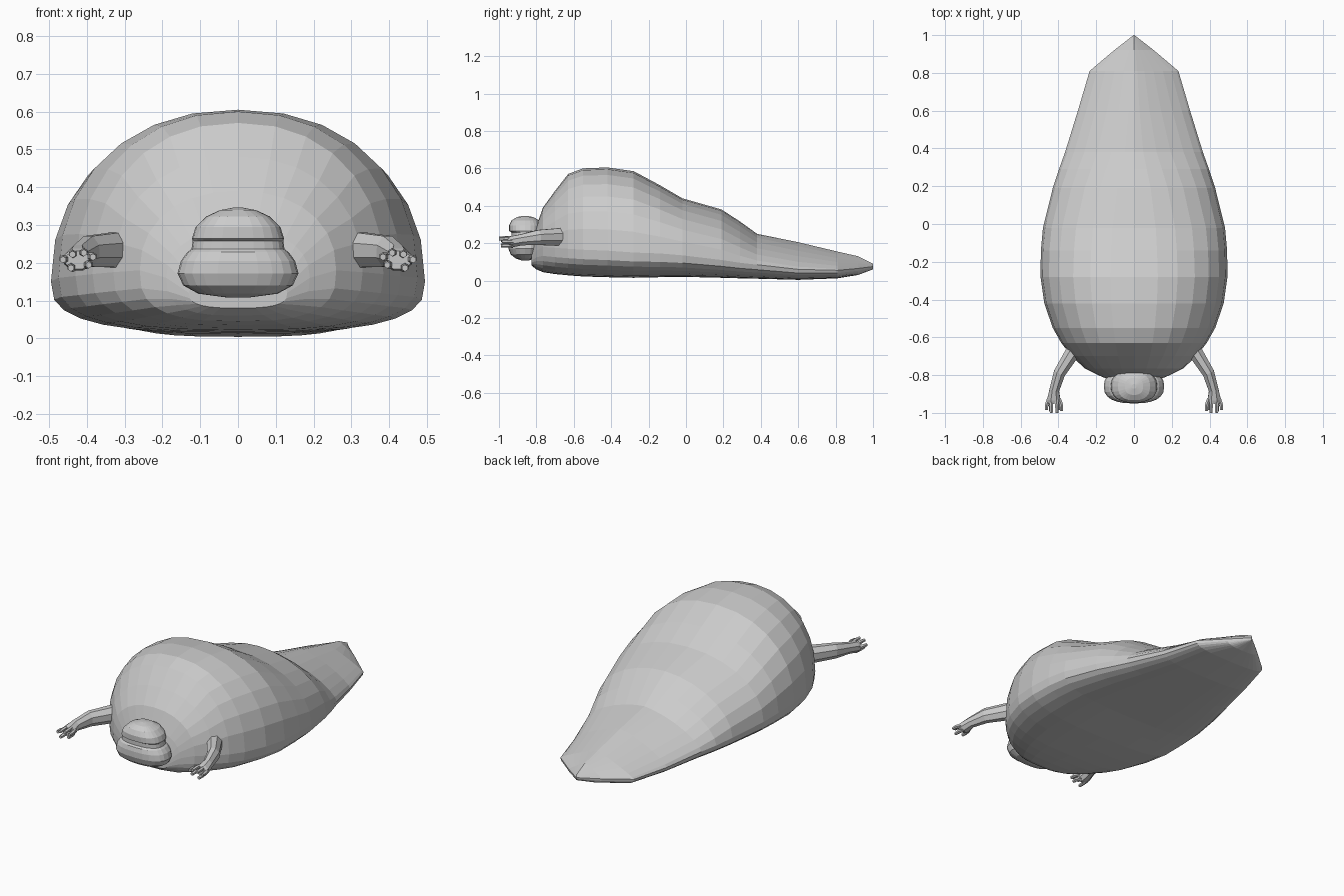
import bpy, bmesh
from math import sin, cos, pi
from mathutils import Vector


def power(v, e):
    return (1 if v >= 0 else -1) * abs(v) ** e


def loft(bm, rings):
    """Skin a list of equal-length rings and cap both ends."""
    rows = [[bm.verts.new(p) for p in r] for r in rings]
    n = len(rows[0])
    for a, b in zip(rows, rows[1:]):
        for i in range(n):
            j = (i + 1) % n
            bm.faces.new((a[i], a[j], b[j], b[i]))
    bm.faces.new(rows[0])
    bm.faces.new(rows[-1])


def finish(bm, name, mirror=False):
    bmesh.ops.remove_doubles(bm, verts=bm.verts, dist=0.0005)
    bmesh.ops.recalc_face_normals(bm, faces=bm.faces)
    me = bpy.data.meshes.new(name)
    bm.to_mesh(me)
    bm.free()
    ob = bpy.data.objects.new(name, me)
    bpy.context.collection.objects.link(ob)
    if mirror:
        ob.modifiers.new("mirror", 'MIRROR').use_axis[0] = True
    return ob


def tube(bm, path, sides):
    """Path entries: centre, half width, half height; rings face along the path."""
    rings = []
    for k, (c, w, h) in enumerate(path):
        a = Vector(path[max(k - 1, 0)][0])
        b = Vector(path[min(k + 1, len(path) - 1)][0])
        side = (b - a).cross(Vector((0, 0, 1))).normalized()
        up = side.cross(b - a).normalized()
        rings.append([Vector(c) + side * w * cos(t) + up * h * sin(t)
                      for t in (2 * pi * (i + 0.5) / sides for i in range(sides))])
    loft(bm, rings)


# Body: y, half width, bottom z, widest z, top z, upper roundness
sections = [
    (-0.825, 0.13, 0.08, 0.12, 0.18, 2.2),
    (-0.80, 0.19, 0.06, 0.16, 0.29, 2.2),
    (-0.765, 0.26, 0.045, 0.18, 0.39, 2.2),
    (-0.70, 0.33, 0.035, 0.175, 0.48, 2.2),
    (-0.63, 0.385, 0.028, 0.17, 0.57, 2.2),
    (-0.55, 0.43, 0.022, 0.165, 0.60, 2.2),
    (-0.42, 0.475, 0.018, 0.16, 0.605, 2.2),
    (-0.28, 0.495, 0.015, 0.15, 0.585, 2.2),
    (-0.14, 0.493, 0.018, 0.145, 0.51, 2.15),
    (-0.02, 0.482, 0.02, 0.135, 0.44, 2.1),
    (0.19, 0.43, 0.015, 0.11, 0.38, 1.9),
    (0.29, 0.397, 0.012, 0.095, 0.315, 1.7),
    (0.38, 0.365, 0.01, 0.085, 0.25, 1.5),
    (0.60, 0.297, 0.004, 0.06, 0.205, 1.3),
    (0.81, 0.235, 0.012, 0.055, 0.155, 1.15),
    (0.92, 0.105, 0.03, 0.065, 0.13, 1.1),
    (1.00, 0.002, 0.06, 0.075, 0.09, 1.0),
]
bm = bmesh.new()
rings = []
for y, w, zb, zm, zt, e in sections:
    ring = []
    for i in range(28):
        t = 2 * pi * i / 28
        q = 2 / e if sin(t) >= 0 else 2 / 2.9
        h = zt - zm if sin(t) >= 0 else zm - zb
        ring.append((w * power(cos(t), q), y, zm + h * power(sin(t), q)))
    rings.append(ring)
loft(bm, rings)
finish(bm, "body")

# Head: dome, pinched eye band and wide jaw; z, half width, half depth
levels = [
    (0.108, 0.03, 0.02), (0.118, 0.105, 0.05), (0.14, 0.145, 0.078),
    (0.172, 0.16, 0.09), (0.205, 0.151, 0.09), (0.228, 0.134, 0.084),
    (0.236, 0.123, 0.074), (0.258, 0.12, 0.074), (0.264, 0.122, 0.085),
    (0.295, 0.112, 0.086), (0.322, 0.085, 0.073), (0.339, 0.048, 0.045),
    (0.346, 0.012, 0.012)]
bm = bmesh.new()
loft(bm, [[(rx * power(cos(t), 0.8), -0.86 + ry * power(sin(t), 0.8), z)
           for t in (2 * pi * i / 24 for i in range(24))] for z, rx, ry in levels])
# Neck joining head and body
tube(bm, [((0, -0.87, 0.2), 0.10, 0.08), ((0, -0.72, 0.22), 0.11, 0.10)], 12)
finish(bm, "head")

# Arms: shoulder, elbow, wrist, palm
bm = bmesh.new()
tube(bm, [((0.30, -0.64, 0.235), 0.045, 0.052), ((0.395, -0.79, 0.23), 0.034, 0.044),
          ((0.422, -0.88, 0.218), 0.028, 0.032), ((0.425, -0.93, 0.208), 0.038, 0.032),
          ((0.425, -0.95, 0.207), 0.034, 0.026)], 8)
finish(bm, "arm", True)

# Fingers: tip x, tip z, tip y
bm = bmesh.new()
for x, z, y in [(0.463, 0.208, -0.985), (0.438, 0.222, -1.0), (0.408, 0.226, -1.0),
                (0.384, 0.215, -0.99), (0.442, 0.186, -0.99), (0.395, 0.194, -0.985)]:
    bx = 0.425 + (x - 0.425) * 0.7
    tube(bm, [((bx, -0.925, z), 0.011, 0.011), ((x, -0.96, z + 0.002), 0.011, 0.011),
              ((x, y, z), 0.009, 0.009)], 6)
finish(bm, "fingers", True)
